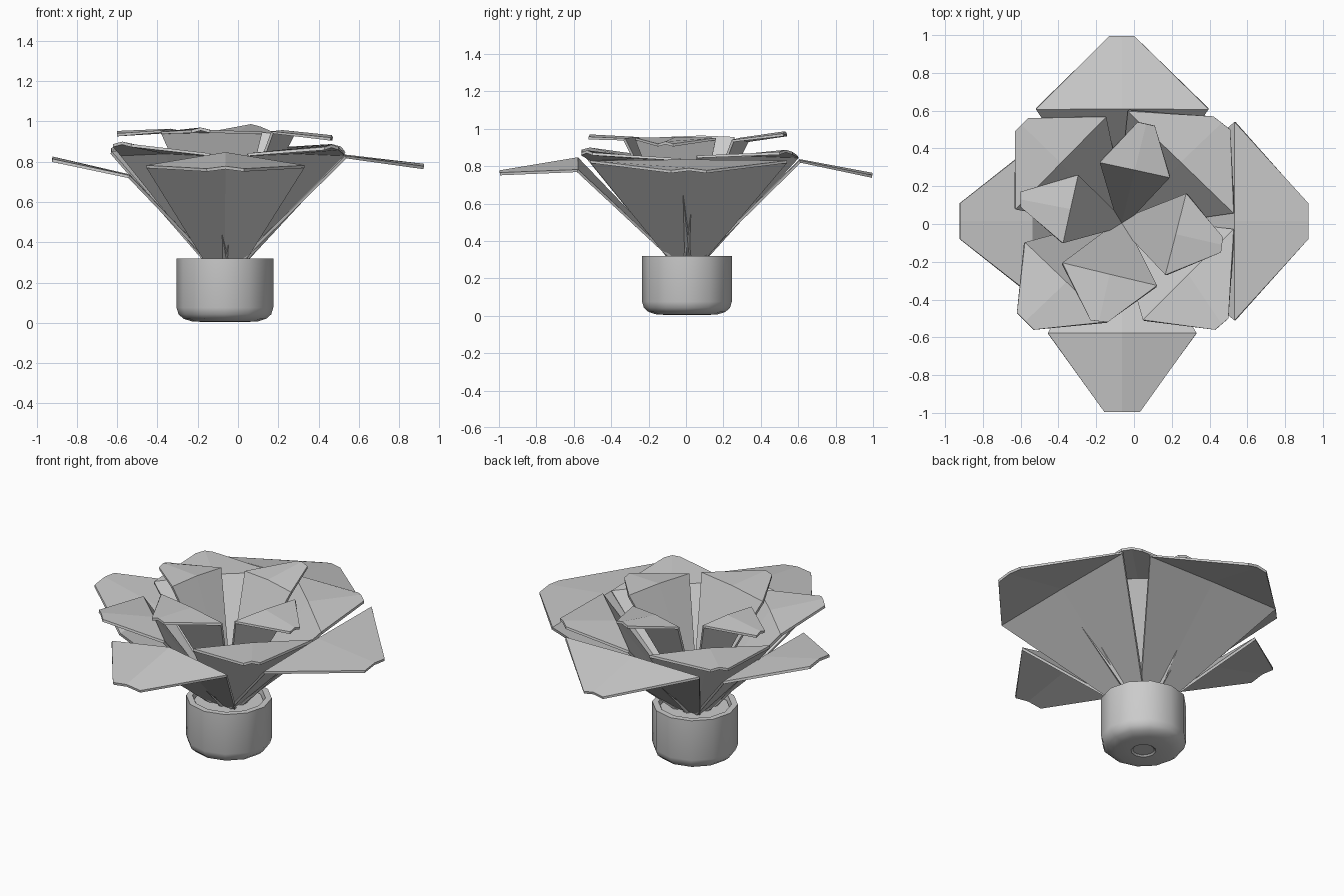
import bpy, bmesh, math
from mathutils import Vector

if "Cube" in bpy.data.objects:
    bpy.data.objects.remove(bpy.data.objects["Cube"])

CX, CY = -0.065, 0.005


def finish(bm, name):
    bmesh.ops.recalc_face_normals(bm, faces=bm.faces)
    me = bpy.data.meshes.new(name)
    bm.to_mesh(me)
    bm.free()
    ob = bpy.data.objects.new(name, me)
    bpy.context.collection.objects.link(ob)
    return ob


def lathe(name, profile, n=12):
    bm = bmesh.new()
    rings = []
    for r, z in profile:
        rings.append([bm.verts.new((CX + r * math.cos(2 * math.pi * i / n),
                                    CY + r * math.sin(2 * math.pi * i / n), z)) for i in range(n)])
    for a, b in zip(rings, rings[1:]):
        for i in range(n):
            bm.faces.new((a[i], a[(i + 1) % n], b[(i + 1) % n], b[i]))
    bm.faces.new(rings[0])
    bm.faces.new(rings[-1])
    ob = finish(bm, name)
    bpy.context.view_layer.objects.active = ob
    ob.select_set(True)
    bpy.ops.object.shade_smooth_by_angle(angle=math.radians(35))
    ob.select_set(False)
    return ob


def leaf(name, a, b, t1, t2, fold_z, tip_z, mid_z, base_w=0.05, base_r=0.02, base_z=0.25):
    """Folded leaf: a-b is the fold line, t1-t2 the blunt tip, ridge down the middle."""
    a, b = Vector((*a, fold_z)), Vector((*b, fold_z))
    t1, t2 = Vector((*t1, tip_z)), Vector((*t2, tip_z))
    m = (a + b) / 2
    m.z = mid_z
    tm = (t1 + t2) / 2 + Vector((0, 0, 0.012))
    out = Vector((m.x - CX, m.y - CY, 0)).normalized()
    side = (b - a).normalized()
    base = Vector((CX, CY, base_z)) + out * base_r
    rows = [(base - side * base_w, base, base + side * base_w), (a, m, b), (t1, tm, t2)]
    bm = bmesh.new()
    v = [[bm.verts.new(p) for p in row] for row in rows]
    for i in range(2):
        for j in range(2):
            bm.faces.new((v[i][j], v[i][j + 1], v[i + 1][j + 1], v[i + 1][j]))
    ob = finish(bm, name)
    s = ob.modifiers.new("thickness", 'SOLIDIFY')
    s.thickness = 0.015
    s.offset = 0


# Pot with rounded foot, rim and soil recess
lathe("pot", [(0.06, 0.012), (0.07, 0.004), (0.16, 0.006), (0.205, 0.02), (0.23, 0.042), (0.24, 0.075),
              (0.24, 0.32), (0.205, 0.32), (0.2, 0.28)])
lathe("soil", [(0.195, 0.27), (0.195, 0.297)])

# Outer leaves
leaf("outer_leaf_front", (-0.455, -0.58), (0.33, -0.58), (-0.155, -0.995), (0.03, -0.995), 0.775, 0.758, 0.84, 0.065)
leaf("outer_leaf_back", (-0.52, 0.61), (0.395, 0.61), (-0.13, 0.995), (0.0, 0.995), 0.825, 0.745, 0.83)
leaf("outer_leaf_right", (0.535, -0.51), (0.535, 0.54), (0.922, -0.08), (0.922, 0.11), 0.823, 0.77, 0.828)
leaf("outer_leaf_left", (-0.54, -0.38), (-0.54, 0.41), (-0.922, -0.08), (-0.922, 0.11), 0.725, 0.806, 0.73)

# Middle leaves on the diagonals
leaf("middle_leaf_back_left", (-0.63, 0.08), (-0.15, 0.57), (-0.63, 0.49), (-0.56, 0.56), 0.845, 0.86, 0.86)
leaf("middle_leaf_back_right", (-0.03, 0.6), (0.53, 0.06), (0.42, 0.57), (0.51, 0.5), 0.85, 0.868, 0.86)
leaf("middle_leaf_front_right", (0.05, -0.51), (0.53, -0.03), (0.43, -0.56), (0.5, -0.5), 0.835, 0.865, 0.845)
leaf("middle_leaf_front_left", (-0.58, -0.1), (-0.14, -0.52), (-0.62, -0.47), (-0.53, -0.56), 0.835, 0.88, 0.845)

# Inner leaves, turned slightly
inner = dict(base_w=0.02, base_r=0.0, base_z=0.29)
leaf("inner_leaf_back", (-0.18, 0.33), (0.19, 0.25), (0.02, 0.54), (0.11, 0.52), 0.935, 0.967, 0.945, **inner)
leaf("inner_leaf_left", (-0.30, 0.26), (-0.38, -0.10), (-0.60, 0.17), (-0.60, 0.09), 0.95, 0.933, 0.957, **inner)
leaf("inner_leaf_front", (-0.38, -0.21), (0.12, -0.33), (-0.23, -0.51), (-0.14, -0.52), 0.943, 0.95, 0.95, **inner)
leaf("inner_leaf_right", (0.28, 0.16), (0.17, -0.27), (0.47, -0.07), (0.46, -0.15), 0.945, 0.912, 0.95, **inner)
